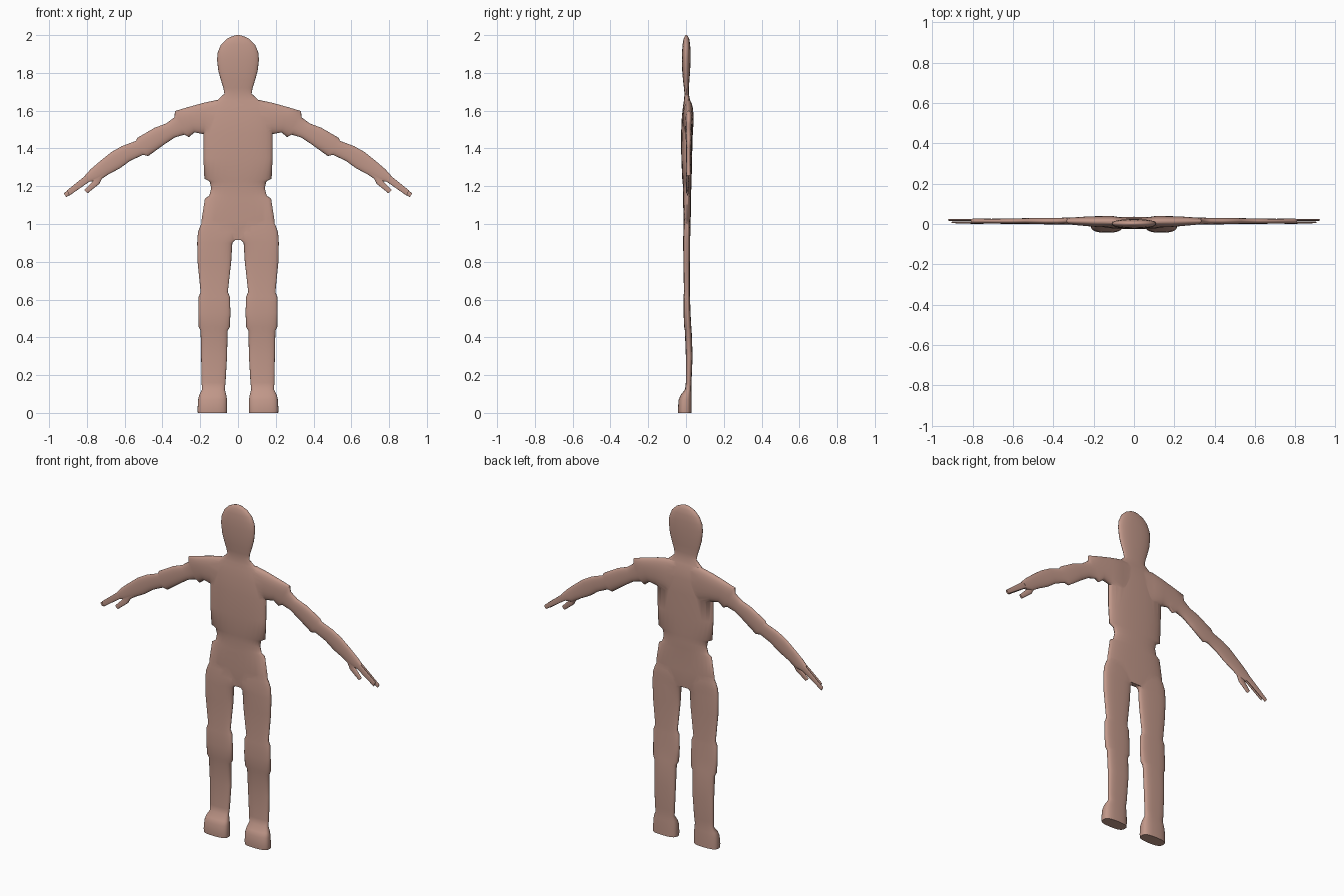
import bpy, bmesh
from math import sin, cos, pi, radians, copysign

SEG = 28
skin = bpy.data.materials.new("skin")
skin.diffuse_color = (0.53, 0.31, 0.25, 1)


def loft(name, sections, side=1, power=2.6):
    """Skin rounded sections; each is (x1, z1, x2, z2, y_front, y_back)."""
    bm = bmesh.new()
    rings = []
    for x1, z1, x2, z2, yf, yb in sections:
        ring = []
        for i in range(SEG):
            a = 2 * pi * i / SEG
            c = copysign(abs(cos(a)) ** (2 / power), cos(a))
            s = copysign(abs(sin(a)) ** (2 / power), sin(a))
            x = (x1 + x2) / 2 + c * (x1 - x2) / 2
            z = (z1 + z2) / 2 + c * (z1 - z2) / 2
            y = (yf + yb) / 2 + s * (yb - yf) / 2
            ring.append(bm.verts.new((side * x, y, z)))
        rings.append(ring)
    for a, b in zip(rings, rings[1:]):
        for i in range(SEG):
            j = (i + 1) % SEG
            bm.faces.new((a[i], a[j], b[j], b[i]))
    bm.faces.new(rings[0])
    bm.faces.new(rings[-1])
    bmesh.ops.recalc_face_normals(bm, faces=bm.faces)
    me = bpy.data.meshes.new(name)
    bm.to_mesh(me)
    bm.free()
    me.materials.append(skin)
    ob = bpy.data.objects.new(name, me)
    bpy.context.collection.objects.link(ob)
    return ob


def upright(rows):
    """Symmetric sections from (z, half_width, y_front, y_back)."""
    return [(w, z, -w, z, f, b) for z, w, f, b in rows]


# trunk, neck and head
body = loft("body", upright([
    (0.915, 0.09, -0.008, 0.020), (0.95, 0.19, -0.011, 0.023),
    (1.02, 0.193, -0.014, 0.025), (1.135, 0.175, -0.015, 0.026),
    (1.15, 0.152, -0.015, 0.027), (1.19, 0.142, -0.016, 0.028),
    (1.225, 0.150, -0.018, 0.029), (1.24, 0.178, -0.020, 0.030),
    (1.35, 0.183, -0.025, 0.032), (1.48, 0.184, -0.026, 0.036),
    (1.57, 0.180, -0.022, 0.035), (1.63, 0.150, -0.015, 0.029),
    (1.655, 0.110, -0.011, 0.022), (1.69, 0.072, -0.008, 0.015),
    (1.72, 0.077, -0.011, 0.015), (1.76, 0.090, -0.016, 0.018),
    (1.81, 0.104, -0.020, 0.022), (1.87, 0.111, -0.022, 0.024),
    (1.91, 0.107, -0.021, 0.024), (1.95, 0.090, -0.018, 0.022),
    (1.98, 0.060, -0.013, 0.017), (1.995, 0.028, -0.006, 0.010),
    (2.0, 0.008, -0.001, 0.005)]), power=2.3)

# shoulder sleeve, upper arm, elbow pad, forearm and palm
ARM = [
    (0.03, 1.655, 0.03, 1.45, -0.008, 0.028),
    (0.11, 1.657, 0.11, 1.45, -0.015, 0.040),
    (0.18, 1.642, 0.18, 1.475, -0.015, 0.039),
    (0.27, 1.617, 0.23, 1.485, -0.009, 0.036),
    (0.334, 1.598, 0.26, 1.460, -0.004, 0.033),
    (0.336, 1.565, 0.284, 1.473, -0.002, 0.032),
    (0.38, 1.532, 0.335, 1.458, -0.002, 0.031),
    (0.44, 1.510, 0.385, 1.425, -0.002, 0.031),
    (0.533, 1.456, 0.475, 1.360, 0.0, 0.030),
    (0.540, 1.440, 0.503, 1.366, 0.001, 0.029),
    (0.615, 1.412, 0.570, 1.335, 0.001, 0.028),
    (0.67, 1.381, 0.625, 1.295, 0.001, 0.027),
    (0.73, 1.333, 0.685, 1.263, 0.002, 0.026),
    (0.78, 1.290, 0.735, 1.230, 0.001, 0.027),
    (0.81, 1.257, 0.778, 1.224, 0.002, 0.027)]
FINGERS = [
    [(0.79, 1.27, 0.76, 1.235, 0.004, 0.013),
     (0.815, 1.25, 0.79, 1.222, 0.002, 0.013),
     (0.905, 1.178, 0.893, 1.150, 0.004, 0.012)],
    [(0.79, 1.27, 0.76, 1.235, 0.016, 0.025),
     (0.815, 1.25, 0.79, 1.222, 0.015, 0.026),
     (0.922, 1.162, 0.910, 1.142, 0.016, 0.025)]]
THUMB = [(0.75, 1.265, 0.715, 1.25, 0.004, 0.022),
         (0.770, 1.225, 0.735, 1.212, 0.001, 0.018),
         (0.814, 1.180, 0.797, 1.162, 0.0, 0.011)]

# leg with knee pad and shoe: (z, inner x, outer x, y_front, y_back)
LEG = [(r[2], r[0], r[1], r[0], r[3], r[4]) for r in [
    (1.04, 0.03, 0.175, -0.008, 0.018), (0.99, 0.012, 0.200, -0.012, 0.022),
    (0.955, 0.004, 0.212, -0.014, 0.023), (0.92, 0.008, 0.215, -0.015, 0.022),
    (0.90, 0.030, 0.216, -0.015, 0.022), (0.80, 0.036, 0.214, -0.014, 0.021),
    (0.64, 0.054, 0.198, -0.011, 0.020), (0.615, 0.043, 0.208, -0.013, 0.021),
    (0.53, 0.040, 0.210, -0.013, 0.024), (0.455, 0.043, 0.208, -0.010, 0.028),
    (0.435, 0.055, 0.198, -0.006, 0.030), (0.30, 0.058, 0.195, -0.001, 0.035),
    (0.16, 0.066, 0.193, -0.001, 0.029), (0.125, 0.070, 0.190, -0.005, 0.028),
    (0.095, 0.062, 0.205, -0.028, 0.029), (0.07, 0.058, 0.211, -0.039, 0.030),
    (0.02, 0.057, 0.214, -0.043, 0.030), (0.0, 0.058, 0.213, -0.042, 0.030)]]

limbs = []
for side in (1, -1):
    limbs.append(loft("leg", LEG, side, 2.8))
    limbs.append(loft("arm", ARM, side, 2.3))
    limbs.append(loft("thumb", THUMB, side))
    limbs += [loft("finger", f, side) for f in FINGERS]

# weld the limbs into one continuous skin
bpy.context.view_layer.objects.active = body
body.select_set(True)
for limb in limbs:
    mod = body.modifiers.new("weld", "BOOLEAN")
    mod.operation = "UNION"
    mod.solver = "EXACT"
    mod.object = limb
    bpy.ops.object.modifier_apply(modifier=mod.name)
    bpy.data.objects.remove(limb)
bpy.ops.object.shade_smooth_by_angle(angle=radians(50))
